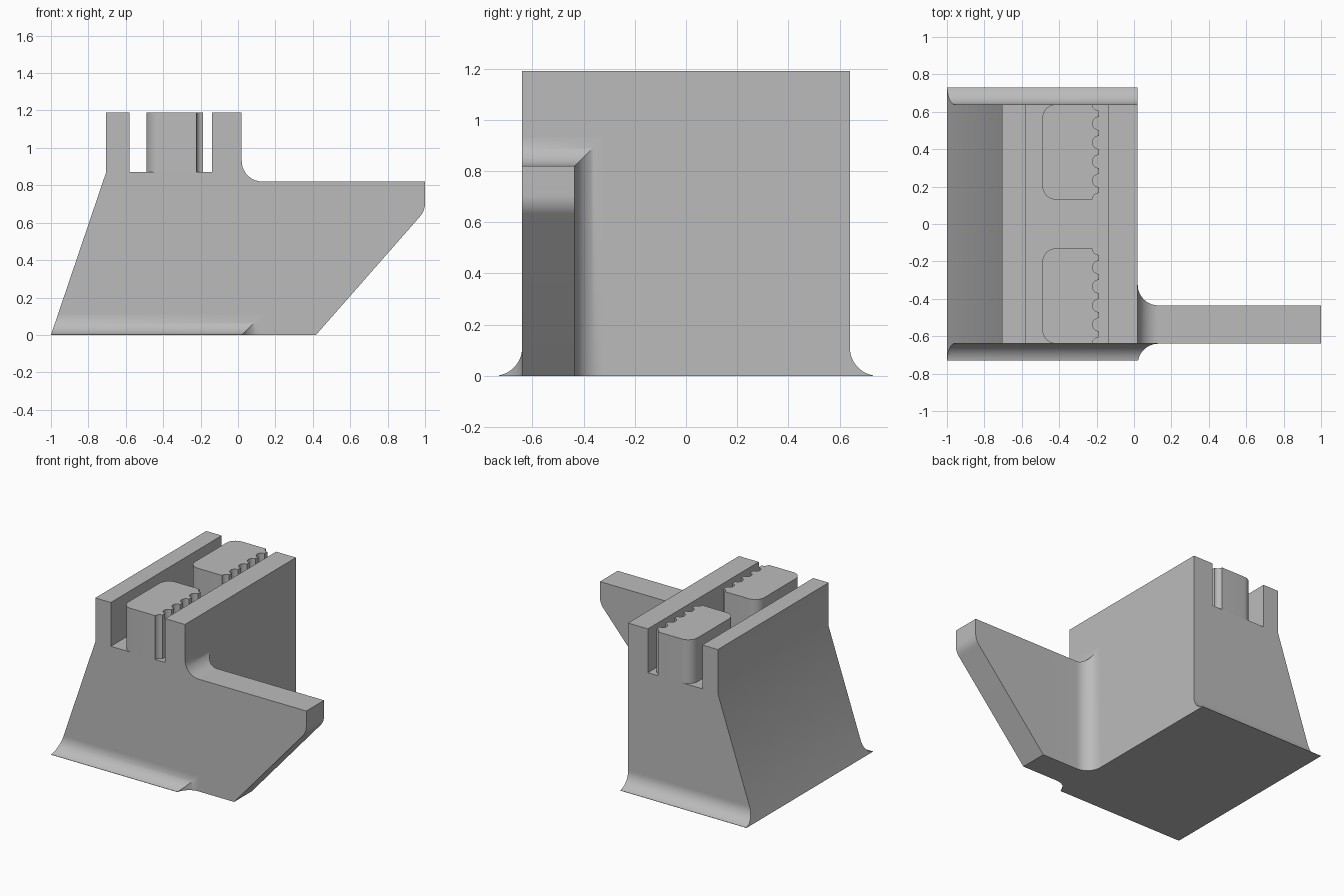
import bpy
import bmesh
from math import sin, cos, acos, pi, radians

cube = bpy.data.objects.get("Cube")
if cube:
    bpy.data.objects.remove(cube)

# Single flat grey
grey = bpy.data.materials.new("plain_grey")
grey.use_nodes = True
colour = (0.5, 0.5, 0.5, 1)
grey.diffuse_color = colour
grey.node_tree.nodes["Principled BSDF"].inputs["Base Color"].default_value = colour

HALF = 0.64        # half depth of the body
FACE = 0.02        # x of the upright face the arm grows from
FILLET = 0.11
FLOOR, TOP = 0.87, 1.19
LEAN = (1 - 0.705) / FLOOR   # slope of the leaning face


def loft(name, rings):
    """Skin equal-length rings of points and cap both ends."""
    bm = bmesh.new()
    loops = [[bm.verts.new(p) for p in ring] for ring in rings]
    n = len(loops[0])
    for a, b in zip(loops, loops[1:]):
        for i in range(n):
            j = (i + 1) % n
            bm.faces.new((a[i], a[j], b[j], b[i]))
    bm.faces.new(loops[0])
    bm.faces.new(loops[-1])
    bmesh.ops.recalc_face_normals(bm, faces=bm.faces)
    mesh = bpy.data.meshes.new(name)
    bm.to_mesh(mesh)
    bm.free()
    mesh.materials.append(grey)
    obj = bpy.data.objects.new(name, mesh)
    bpy.context.collection.objects.link(obj)
    bpy.ops.object.select_all(action='DESELECT')
    obj.select_set(True)
    bpy.context.view_layer.objects.active = obj
    bpy.ops.object.shade_smooth_by_angle(angle=radians(30))
    return obj


def concave(end_angle, steps=14):
    """Fillet curve as (distance from wall, height) pairs."""
    for k in range(steps + 1):
        t = end_angle * k / steps
        yield FILLET * (1 - cos(t)), FILLET * (1 - sin(t))


# Body with leaning side and channel between two rails
profile = [(-1, 0), (-0.705, FLOOR), (-0.705, TOP), (-0.58, TOP), (-0.58, FLOOR),
           (-0.14, FLOOR), (-0.14, TOP), (FACE, TOP), (FACE, 0)]
loft("body", [[(x, y, z) for x, z in profile] for y in (-HALF, HALF)])

# Arm: root fillet, straight run, sloping underside, rounded tip
stations = [(FACE + d, 0, f) for d, f in concave(pi / 2)]
stations.append((0.417, 0, 0))
slope = radians(48.7)
for k in range(9):
    a = slope + (pi / 2 - slope) * k / 8
    stations.append((1 - FILLET + FILLET * sin(a), 0.705 - FILLET * cos(a), 0))
loft("arm", [[(x, -HALF, low), (x, -0.435 + f, low),
              (x, -0.435 + f, 0.82 + f), (x, -HALF, 0.82 + f)]
             for x, low, f in stations])

# Flared feet along both long edges; the front one blends into the arm
reach = acos((FILLET - 0.09) / FILLET)
for name, side, blend in (("front_flare", -1, 1), ("back_flare", 1, 0)):
    rings = []
    for d, f in concave(reach):
        y, end = side * (HALF + d), FACE + blend * f
        rings.append([(-1, y, 0), (end, y, 0), (end, y, f), (-1 + LEAN * f, y, f)])
    loft(name, rings)

# Pair of blocks in the channel with scalloped edge and rounded back corners
NEAR, LEFT, RIGHT = 0.13, -0.49, -0.187
SCALLOP, CORNER, COUNT = 0.035, 0.075, 5
pitch = (HALF - NEAR) / COUNT
outline = []
for i in range(COUNT + 1):
    first = 0 if i == 0 else -6
    last = 0 if i == COUNT else 6
    for k in range(first, last + 1):
        a = k * pi / 12
        outline.append((RIGHT - SCALLOP * cos(a), NEAR + i * pitch + SCALLOP * sin(a)))
for cy, start in ((HALF - CORNER, pi / 2), (NEAR + CORNER, pi)):
    for k in range(11):
        a = start + k * pi / 20
        outline.append((LEFT + CORNER + CORNER * cos(a), cy + CORNER * sin(a)))
for name, side in (("back_block", 1), ("front_block", -1)):
    loft(name, [[(x, side * y, z) for x, y in outline] for z in (FLOOR, TOP)])
